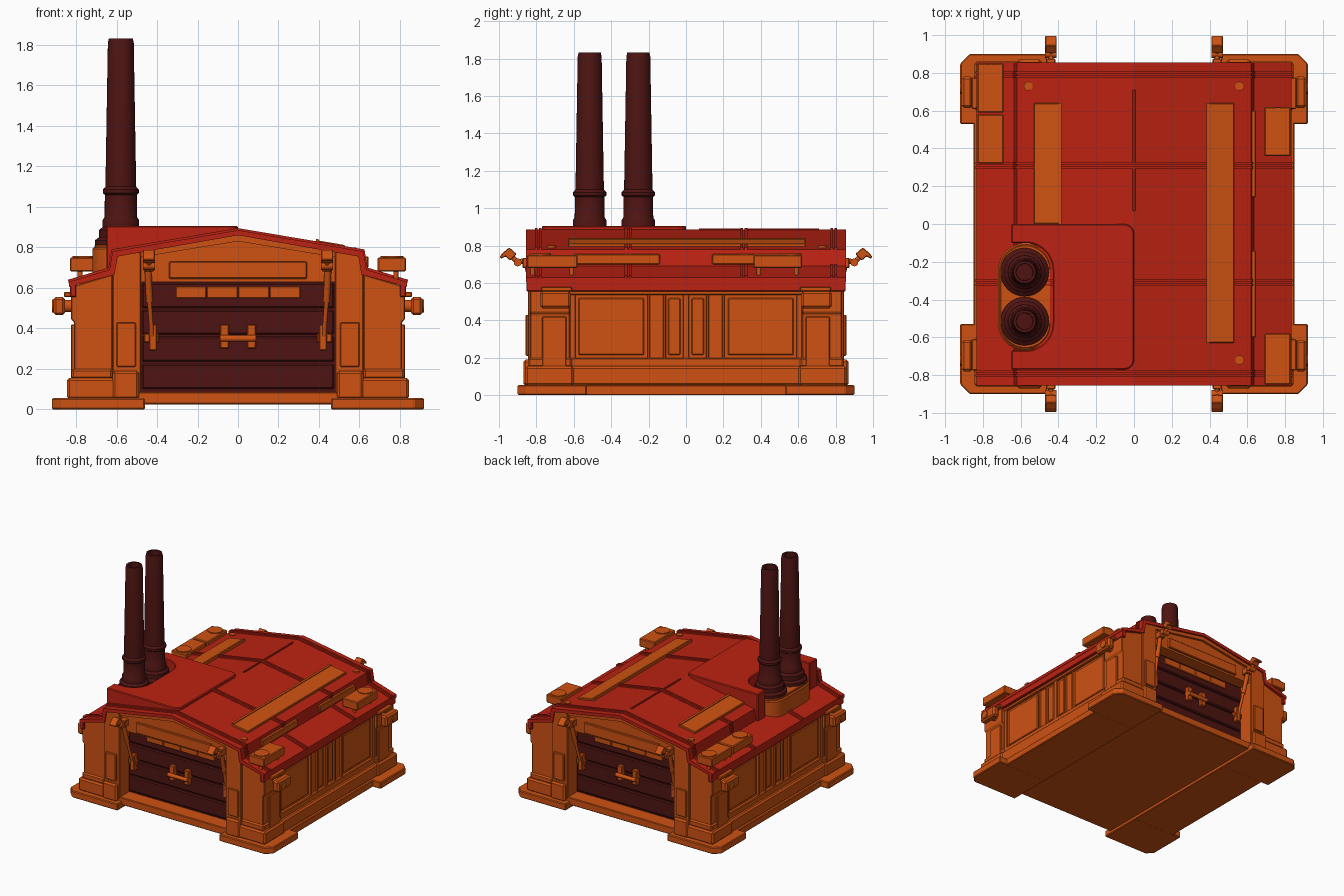
import bpy, bmesh
from math import sin, cos, pi
from mathutils import Vector

if "Cube" in bpy.data.objects:
    bpy.data.objects.remove(bpy.data.objects["Cube"])


def material(name, rgb):
    m = bpy.data.materials.new(name)
    m.diffuse_color = (*rgb, 1)
    m.use_nodes = True
    m.node_tree.nodes["Principled BSDF"].inputs["Base Color"].default_value = m.diffuse_color
    return m


ORANGE = material("orange_paint", (0.62, 0.085, 0.006))
RED = material("red_roof", (0.50, 0.016, 0.006))
DARK = material("dark_metal", (0.075, 0.007, 0.006))


def finish(name, bm, mat, mirror="", bevel=0, smooth=False):
    bmesh.ops.recalc_face_normals(bm, faces=bm.faces)
    me = bpy.data.meshes.new(name)
    bm.to_mesh(me)
    bm.free()
    ob = bpy.data.objects.new(name, me)
    bpy.context.collection.objects.link(ob)
    me.materials.append(mat)
    if mirror:
        m = ob.modifiers.new("mirror", "MIRROR")
        m.use_axis = ("X" in mirror, "Y" in mirror, False)
        m.use_mirror_merge = False
    if bevel:
        b = ob.modifiers.new("bevel", "BEVEL")
        b.width, b.segments = bevel, 1
        b.limit_method = "ANGLE"
    if smooth:
        bpy.context.view_layer.objects.active = ob
        ob.select_set(True)
        bpy.ops.object.shade_smooth_by_angle(angle=0.6)
        ob.select_set(False)
    return ob


def prism(name, pts, axis, a, b, mat, mirror="", bevel=0, smooth=False):
    """Extrude a 2D outline along an axis from a to b."""
    place = {"x": lambda p: (a, p[0], p[1]), "y": lambda p: (p[0], a, p[1]), "z": lambda p: (p[0], p[1], a)}[axis]
    bm = bmesh.new()
    f = bm.faces.new([bm.verts.new(place(p)) for p in pts])
    ext = bmesh.ops.extrude_face_region(bm, geom=[f])["geom"]
    d = Vector([(b - a) * (axis == k) for k in "xyz"])
    bmesh.ops.translate(bm, vec=d, verts=[v for v in ext if isinstance(v, bmesh.types.BMVert)])
    return finish(name, bm, mat, mirror, bevel, smooth)


def box(name, x, y, z, mat=ORANGE, mirror="", bevel=0.005):
    return prism(name, [(x[0], y[0]), (x[1], y[0]), (x[1], y[1]), (x[0], y[1])], "z", *z, mat, mirror, bevel)


def rod(name, p, q, r, mat=ORANGE, mirror="", sides=16):
    p, q = Vector(p), Vector(q)
    bm = bmesh.new()
    bmesh.ops.create_cone(bm, cap_ends=True, segments=sides, radius1=r, radius2=r, depth=(q - p).length)
    bm.transform(Vector((0, 0, 1)).rotation_difference(q - p).to_matrix().to_4x4())
    bmesh.ops.translate(bm, vec=(p + q) / 2, verts=bm.verts)
    return finish(name, bm, mat, mirror, 0, sides > 8)


def lathe(name, profile, cx, cy, mat, n=32):
    bm = bmesh.new()
    vs = [bm.verts.new((cx + r, cy, z)) for r, z in profile]
    es = [bm.edges.new(e) for e in zip(vs, vs[1:])]
    bmesh.ops.spin(bm, geom=vs + es, cent=(cx, cy, 0), axis=(0, 0, 1), angle=2 * pi, steps=n, use_merge=True)
    bmesh.ops.remove_doubles(bm, verts=bm.verts, dist=0.0005)
    return finish(name, bm, mat, smooth=True)


def arc(cx, cy, r, a0, a1, n=10):
    return [(cx + r * cos(pi / 180 * (a0 + (a1 - a0) * i / n)), cy + r * sin(pi / 180 * (a0 + (a1 - a0) * i / n)))
            for i in range(n + 1)]


def rz(x):
    """Height of the upper roof."""
    return 0.885 - 0.105 * abs(x) / 0.62


# base: corner feet, side sills and floor
foot = [(0.46, 0.53), (0.92, 0.53), (0.92, 0.85), (0.87, 0.90), (0.46, 0.90)]
prism("corner_foot", foot, "z", 0, 0.055, ORANGE, "XY", 0.006)
box("side_sill", (0.46, 0.85), (-0.54, 0.54), (0, 0.055), mirror="X")
box("floor", (-0.50, 0.50), (-0.84, 0.84), (0.025, 0.085))
box("side_plinth", (0.70, 0.835), (-0.62, 0.62), (0.05, 0.155), mirror="X", bevel=0.012)
box("corner_plinth", (0.60, 0.845), (0.60, 0.86), (0.05, 0.155), mirror="XY", bevel=0.012)
box("door_post_plinth", (0.49, 0.62), (0.60, 0.87), (0.05, 0.19), mirror="XY", bevel=0.012)

# corner pillars and door posts
pillar = [(0.62, 0.1), (0.81, 0.1), (0.81, 0.43), (0.825, 0.445), (0.825, 0.606), (0.62, 0.667)]
prism("corner_pillar", pillar, "y", 0.62, 0.835, ORANGE, "XY", 0.005)
post = [(0.48, 0.08), (0.62, 0.08), (0.62, 0.757), (0.48, 0.78)]
prism("door_post", post, "y", 0.62, 0.845, ORANGE, "XY", 0.005)
box("door_post_pad", (0.505, 0.60), (0.83, 0.858), (0.21, 0.43), mirror="XY")
box("pillar_side_pad", (0.79, 0.825), (0.64, 0.77), (0.15, 0.42), mirror="XY")
box("pillar_foot_step", (0.62, 0.822), (0.61, 0.845), (0.15, 0.20), mirror="XY", bevel=0.01)

# side walls with framed panels
box("side_wall", (0.70, 0.785), (-0.64, 0.64), (0.05, 0.64), mirror="X", bevel=0)
box("side_rail_low", (0.77, 0.808), (-0.63, 0.63), (0.15, 0.20), mirror="X")
box("side_rail_top", (0.77, 0.808), (-0.63, 0.63), (0.535, 0.60), mirror="X")
for y, w in ((0.605, 0.015), (0.20, 0.007), (0.115, 0.007), (0.0, 0.016)):
    box("side_mullion", (0.77, 0.802), (y - w, y + w), (0.19, 0.545), mirror="XY" if y else "X", bevel=0.003)
for y0, y1 in ((0.225, 0.575), (0.03, 0.095)):
    box("side_panel", (0.77, 0.793), (y0, y1), (0.215, 0.52), mirror="XY")

# gables and header panels
gable = [(-0.49, 0.63), (0.49, 0.63), (0.49, 0.78), (0, 0.862), (-0.49, 0.78)]
prism("gable", gable, "y", 0.66, 0.82, ORANGE, "Y")
trim = [(-0.49, 0.75), (0, 0.83), (0.49, 0.75), (0.49, 0.785), (0, 0.866), (-0.49, 0.785)]
prism("gable_trim", trim, "y", 0.80, 0.84, ORANGE, "Y")
box("header_panel", (-0.34, 0.34), (0.80, 0.838), (0.645, 0.73), mirror="Y")

# shutter doors with slats, window strip and handles
box("door", (-0.49, 0.49), (0.66, 0.72), (0.08, 0.64), DARK, "Y", 0)
for z0, z1 in ((0.10, 0.225), (0.235, 0.36), (0.37, 0.49), (0.50, 0.625)):
    box("door_slat", (-0.475, 0.475), (0.71, 0.735), (z0, z1), DARK, "Y", 0.008)
for i in range(4):
    x = -0.31 + 0.155 * i
    box("door_window", (x + 0.002, x + 0.153), (0.72, 0.745), (0.55, 0.607), mirror="Y", bevel=0.003)
box("door_handle_mount", (0.045, 0.09), (0.72, 0.765), (0.30, 0.42), mirror="XY")
rod("door_handle_bar", (-0.09, 0.775, 0.35), (0.09, 0.775, 0.35), 0.016, mirror="Y")

# door rams and gable lamps
box("ram_mount", (0.39, 0.465), (0.72, 0.755), (0.33, 0.375), mirror="XY")
box("ram_bracket", (0.40, 0.44), (0.72, 0.77), (0.29, 0.42), mirror="XY")
rod("ram_cylinder", (0.445, 0.85, 0.70), (0.437, 0.805, 0.53), 0.017, mirror="XY")
rod("ram_piston", (0.437, 0.805, 0.53), (0.425, 0.76, 0.36), 0.011, mirror="XY")
box("lamp_bracket", (0.415, 0.465), (0.81, 0.875), (0.68, 0.735), mirror="XY")
rod("lamp_arm", (0.44, 0.86, 0.72), (0.44, 0.905, 0.71), 0.014, mirror="XY")
rod("lamp_pivot", (0.41, 0.90, 0.71), (0.47, 0.90, 0.71), 0.021, mirror="XY")
rod("lamp_neck", (0.44, 0.90, 0.71), (0.44, 0.94, 0.75), 0.014, mirror="XY")
head = [(0.905, 0.755), (0.945, 0.79), (0.975, 0.765), (0.998, 0.74), (0.988, 0.73), (0.965, 0.742), (0.94, 0.72)]
prism("lamp_head", head, "x", 0.41, 0.47, ORANGE, "XY", 0.004)

# side lamps
box("side_lamp_bracket", (0.79, 0.86), (0.61, 0.775), (0.555, 0.58), mirror="XY")
box("side_lamp", (0.855, 0.912), (0.615, 0.78), (0.465, 0.555), mirror="XY", bevel=0.012)
rod("side_lamp_stem", (0.80, 0.70, 0.51), (0.87, 0.70, 0.51), 0.03, mirror="XY")
rod("side_lamp_lens", (0.90, 0.72, 0.51), (0.92, 0.72, 0.51), 0.032, mirror="XY")

# stepped roof shell with ribs
half = [(0.62, 0.78), (0.635, 0.69), (0.835, 0.63)]


def roof_outline(up, down):
    top = [(0, 0.885 + up)] + [(x + up * 0.5, z + up) for x, z in half]
    low = [(0, 0.885 - down)] + [(x - down, z - down) for x, z in half[:2]] + [(half[2][0], half[2][1] - down)]
    left = [(-x, z) for x, z in top[:0:-1]]
    return left + top + low[:0:-1] + [low[0]] + [(-x, z) for x, z in low[1:]]


prism("roof", roof_outline(0, 0.025), "y", -0.855, 0.855, RED)
for y in (0.31, 0.79):
    for d in (-0.011, 0.011):
        prism("roof_rib", roof_outline(0.01, 0.01), "y", y + d - 0.007, y + d + 0.007, RED, "Y")
box("eave_lip", (0.80, 0.83), (-0.853, 0.853), (0.555, 0.625), RED, "X", 0.004)
box("ridge_strip", (-0.007, 0.007), (0.07, 0.30), (0.87, 0.892), RED, "", 0.002)
box("ridge_strip", (-0.007, 0.007), (0.33, 0.71), (0.87, 0.892), RED, "", 0.002)

# roof skylights, step vents and bolts
for s, y0, y1 in ((-1, 0.0, 0.64), (1, -0.63, 0.64)):
    strip = [(s * x, rz(x) + h) for x, h in ((0.39, -0.01), (0.53, -0.01), (0.53, 0.016), (0.39, 0.016))]
    prism("skylight", strip, "y", y0, y1, ORANGE, "", 0.004)
    edge = [(s * x, rz(x) + h) for x, h in ((0.385, -0.01), (0.40, -0.01), (0.40, 0.022), (0.385, 0.022))]
    prism("skylight_rail", edge, "y", y0, y1, ORANGE)
box("step_vent", (0.61, 0.645), (0.14, 0.60), (0.70, 0.755), mirror="Y")
for x, y in ((-0.56, 0.73), (0.56, 0.73), (0.56, -0.72)):
    rod("roof_bolt", (x, y, 0.77), (x, y, 0.80), 0.024)

# roof edge units on short legs
for s, y0, y1, yd in ((-1, 0.59, 0.85, 0.79), (-1, 0.32, 0.58, 0.385), (1, 0.36, 0.62, 0.56), (1, -0.85, -0.58, -0.78)):
    xs = sorted((s * 0.69, s * 0.83))
    box("edge_unit", xs, (y0, y1), (0.68, 0.75), bevel=0.006)
    rod("edge_unit_cap", (s * 0.76, yd, 0.74), (s * 0.76, yd, 0.757), 0.057, sides=24)
    for y in (y0 + 0.03, y1 - 0.03):
        rod("edge_unit_leg", (s * 0.78, y, 0.63), (s * 0.78, y, 0.69), 0.012)

# raised roof block notched around the chimney plinth
CX, R = -0.575, 0.145
block = ([(-0.65, 0)] + arc(-0.05, -0.05, 0.05, 90, 0, 6) + arc(-0.05, -0.72, 0.05, 0, -90, 6) + [(-0.65, -0.77)]
         + [(-0.65, -0.525 - R)] + arc(CX, -0.525, R, -90, 0) + arc(CX, -0.245, R, 0, 90) + [(-0.65, -0.245 + R)])
prism("roof_block", block, "z", 0.675, 0.906, RED, "", 0.006)


def stadium(r):
    return arc(CX, -0.525, r, -180, 0, 20) + arc(CX, -0.245, r, 0, 180, 20)


prism("chimney_plinth", stadium(R), "z", 0.64, 0.80, ORANGE, "", 0.008, True)
prism("chimney_plinth_lip", stadium(R - 0.012), "z", 0.79, 0.812, ORANGE, "", 0.004, True)

# two tapered chimneys with collars and open tops
stack = [(0, 0.80), (0.128, 0.80), (0.128, 0.835), (0.108, 0.85), (0.108, 0.885), (0.09, 0.90), (0.09, 0.935),
         (0.08, 0.95), (0.079, 1.06), (0.089, 1.068), (0.089, 1.085), (0.076, 1.10), (0.064, 1.81),
         (0.059, 1.833), (0.045, 1.833), (0.043, 1.72), (0, 1.72)]
for y in (-0.255, -0.515):
    lathe("chimney", stack, CX - 0.004, y, DARK)
